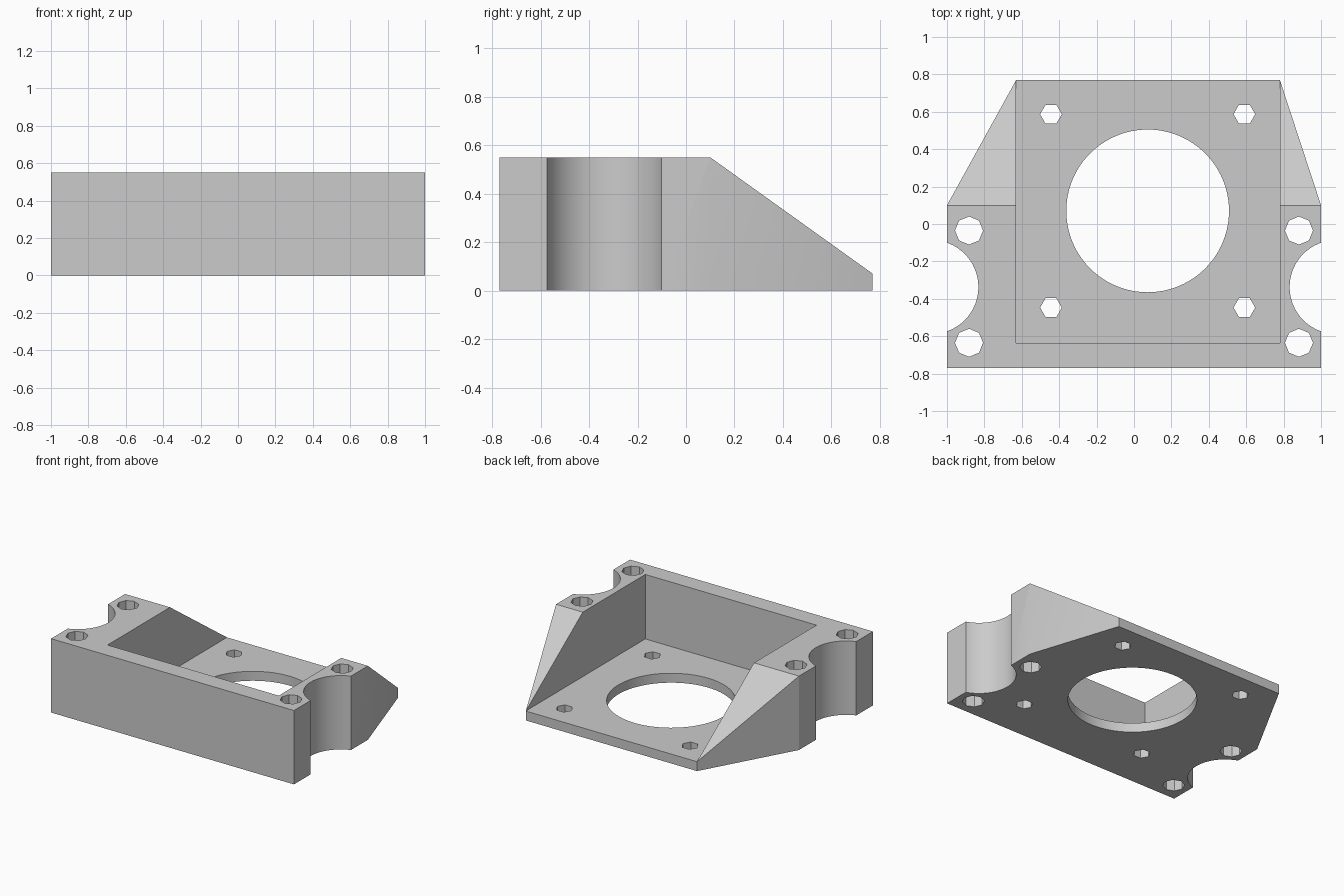
import bpy
import bmesh
from math import cos, sin, tau
from mathutils import Vector

cube = bpy.data.objects.get("Cube")
if cube:
    bpy.data.objects.remove(cube, do_unlink=True)

GREY = (0.6, 0.6, 0.6, 1.0)
grey = bpy.data.materials.new("plain grey")
grey.use_nodes = True
grey.diffuse_color = GREY
grey.node_tree.nodes["Principled BSDF"].inputs["Base Color"].default_value = GREY


def prism(name, points, direction):
    """Extrude a closed loop of 3D points along a direction."""
    bm = bmesh.new()
    face = bm.faces.new([bm.verts.new(p) for p in points])
    moved = bmesh.ops.extrude_face_region(bm, geom=[face])["geom"]
    verts = [v for v in moved if isinstance(v, bmesh.types.BMVert)]
    bmesh.ops.translate(bm, verts=verts, vec=Vector(direction))
    bmesh.ops.recalc_face_normals(bm, faces=bm.faces)
    mesh = bpy.data.meshes.new(name)
    bm.to_mesh(mesh)
    bm.free()
    mesh.materials.append(grey)
    obj = bpy.data.objects.new(name, mesh)
    bpy.context.collection.objects.link(obj)
    return obj


def drill(name, x, y, radius, sides):
    """Vertical cutter that passes through the whole height."""
    ring = [(x + radius * cos(tau * i / sides), y + radius * sin(tau * i / sides), -0.2)
            for i in range(sides)]
    return prism(name, ring, (0, 0, 1))


HEIGHT, FLOOR = 0.55, 0.07
FRONT, BACK, SHOULDER = -0.77, 0.77, 0.1
LEFT, RIGHT = 0.78, -0.63      # inner faces of the side walls

# Bracket body: rectangle at the front, tapering to the back edge
outline = [(-1, FRONT), (1, FRONT), (1, SHOULDER), (LEFT, BACK), (RIGHT, BACK), (-1, SHOULDER)]
body = prism("motor_bracket", [(x, y, 0) for x, y in outline], (0, 0, HEIGHT))

# Sloping tops of the side walls
slope = (FLOOR - HEIGHT) / (BACK - SHOULDER)
profile = [(y, HEIGHT + slope * (y - SHOULDER)) for y in (-0.2, 1.2)] + [(1.2, 1)]
cutters = [prism("slope_cutter", [(-1.5, y, z) for y, z in profile], (3, 0, 0))]

# Open pocket above the floor plate
pocket = [(RIGHT, -0.635), (LEFT, -0.635), (LEFT, 1.2), (RIGHT, 1.2)]
cutters.append(prism("pocket_cutter", [(x, y, FLOOR) for x, y in pocket], (0, 0, 1)))

# Large bore and its four hexagonal bolt holes
cx, cy = 0.073, 0.07
cutters.append(drill("bore_cutter", cx, cy, 0.435, 96))
for sx in (-1, 1):
    for sy in (-1, 1):
        cutters.append(drill("bolt_cutter", cx + sx * 0.517, cy + sy * 0.517, 0.058, 6))

# Side scallops, each between two octagonal mounting holes
for side in (-1, 1):
    cutters.append(drill("scallop_cutter", side * 1.083, -0.337, 0.251, 64))
    for y in (-0.035, -0.635):
        cutters.append(drill("mount_cutter", side * 0.882, y, 0.075, 8))

bpy.context.view_layer.objects.active = body
for cutter in cutters:
    cutter.hide_render = True
    mod = body.modifiers.new(cutter.name, "BOOLEAN")
    mod.operation, mod.solver, mod.object = "DIFFERENCE", "EXACT", cutter
    bpy.ops.object.modifier_apply(modifier=mod.name)
    bpy.data.objects.remove(cutter, do_unlink=True)

# Smooth curved walls, keep every real edge crisp
bpy.ops.object.select_all(action="DESELECT")
body.select_set(True)
bpy.ops.object.shade_smooth_by_angle(angle=0.4)
